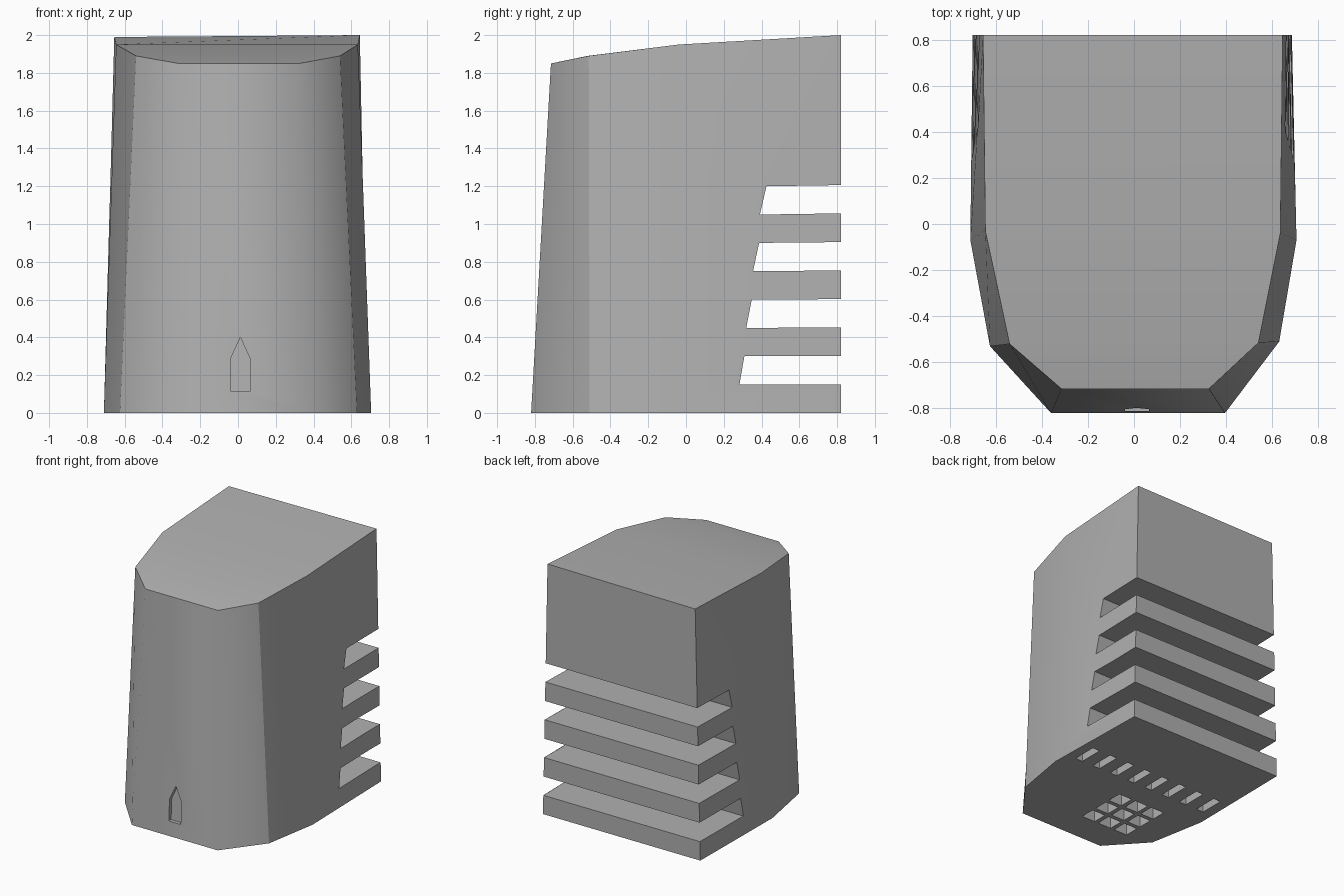
import bpy, bmesh, math
from mathutils import Vector
from mathutils.geometry import intersect_point_line

if "Cube" in bpy.data.objects:
    bpy.data.objects.remove(bpy.data.objects["Cube"])

# Outlines of the tapered housing: base ring and sloped top ring
BASE = [(0.685, 0.82, 0), (0.705, -0.07, 0), (0.63, -0.51, 0), (0.395, -0.82, 0),
        (-0.36, -0.82, 0), (-0.625, -0.53, 0), (-0.71, -0.07, 0), (-0.70, 0.82, 0)]
TOP = [(0.645, 0.82, 2.0), (0.635, -0.04, 1.95), (0.54, -0.515, 1.89), (0.325, -0.715, 1.85),
       (-0.315, -0.715, 1.85), (-0.54, -0.52, 1.89), (-0.645, -0.03, 1.95), (-0.655, 0.82, 1.99)]


def make_object(name, bm):
    bmesh.ops.recalc_face_normals(bm, faces=bm.faces)
    mesh = bpy.data.meshes.new(name)
    bm.to_mesh(mesh)
    bm.free()
    obj = bpy.data.objects.new(name, mesh)
    bpy.context.collection.objects.link(obj)
    return obj


def prism(bm, profile, offset):
    """Closed prism from a 3D profile swept along an offset."""
    a = [bm.verts.new(p) for p in profile]
    b = [bm.verts.new(Vector(p) + Vector(offset)) for p in profile]
    n = len(a)
    bm.faces.new(a)
    bm.faces.new(b[::-1])
    for i in range(n):
        j = (i + 1) % n
        bm.faces.new((a[i], b[i], b[j], a[j]))


def floor_hole(bm, x, y, w, d, depth):
    z = -0.05
    prism(bm, [(x - w / 2, y - d / 2, z), (x + w / 2, y - d / 2, z),
               (x + w / 2, y + d / 2, z), (x - w / 2, y + d / 2, z)], (0, 0, depth - z))


# Housing
bm = bmesh.new()
lo = [bm.verts.new(p) for p in BASE]
hi = [bm.verts.new(p) for p in TOP]
bm.faces.new(lo)
for i in range(8):
    j = (i + 1) % 8
    bm.faces.new((lo[i], lo[j], hi[j], hi[i]))
for i in range(3):
    bm.faces.new((hi[i], hi[i + 1], hi[6 - i], hi[7 - i]))
housing = make_object("housing", bm)

# Dark plastic
plastic = bpy.data.materials.new("dark_plastic")
plastic.diffuse_color = (0.44, 0.44, 0.44, 1)
plastic.use_nodes = True
plastic.node_tree.nodes["Principled BSDF"].inputs["Base Color"].default_value = plastic.diffuse_color
housing.data.materials.append(plastic)

# Cutters: rear vent slots
bm = bmesh.new()
for k in range(4):
    z0, z1 = 0.15 + 0.3 * k, 0.30 + 0.3 * k
    tilt = 0.003 * k
    prism(bm, [(-1, 0.265 + 0.12 * z0, z0), (-1, 0.27 + 0.13 * z1, z1),
               (-1, 1, z1 + tilt), (-1, 1, z0 + tilt)], (2, 0, 0))
# row of floor slots
for k in range(8):
    floor_hole(bm, -0.59 + 0.168 * k, 0.16, 0.065, 0.2, 0.1)
# grid of floor holes
for i in range(3):
    for j in range(3):
        floor_hole(bm, -0.19 + 0.155 * (i - 1), -0.355 + 0.155 * (j - 1), 0.12, 0.12, 0.1)
# pointed front recess, following the lean of the front
outline = [(-0.04, 0.115), (0.065, 0.115), (0.065, 0.285), (0.0125, 0.40), (-0.04, 0.285)]
prism(bm, [(x, -0.79 + 0.0525 * z, z) for x, z in outline], (0, -0.1, 0))
cutter = make_object("cutter", bm)
cutter.data.materials.append(plastic)
cutter.hide_render = True

mod = housing.modifiers.new("cut", 'BOOLEAN')
mod.operation = 'DIFFERENCE'
mod.solver = 'EXACT'
mod.object = cutter
bpy.context.view_layer.objects.active = housing
housing.select_set(True)
bpy.ops.object.modifier_apply(modifier=mod.name)
bpy.data.objects.remove(cutter)

# Smooth the soft corners, keep the two front creases sharp
bpy.ops.object.shade_smooth_by_angle(angle=math.radians(60))
mesh = housing.data
for e in mesh.edges:
    for c in (2, 5):
        a, b = Vector(BASE[c]), Vector(TOP[c])
        if all((intersect_point_line(mesh.vertices[v].co, a, b)[0]
                - mesh.vertices[v].co).length < 1e-3 for v in e.vertices):
            e.use_edge_sharp = True
